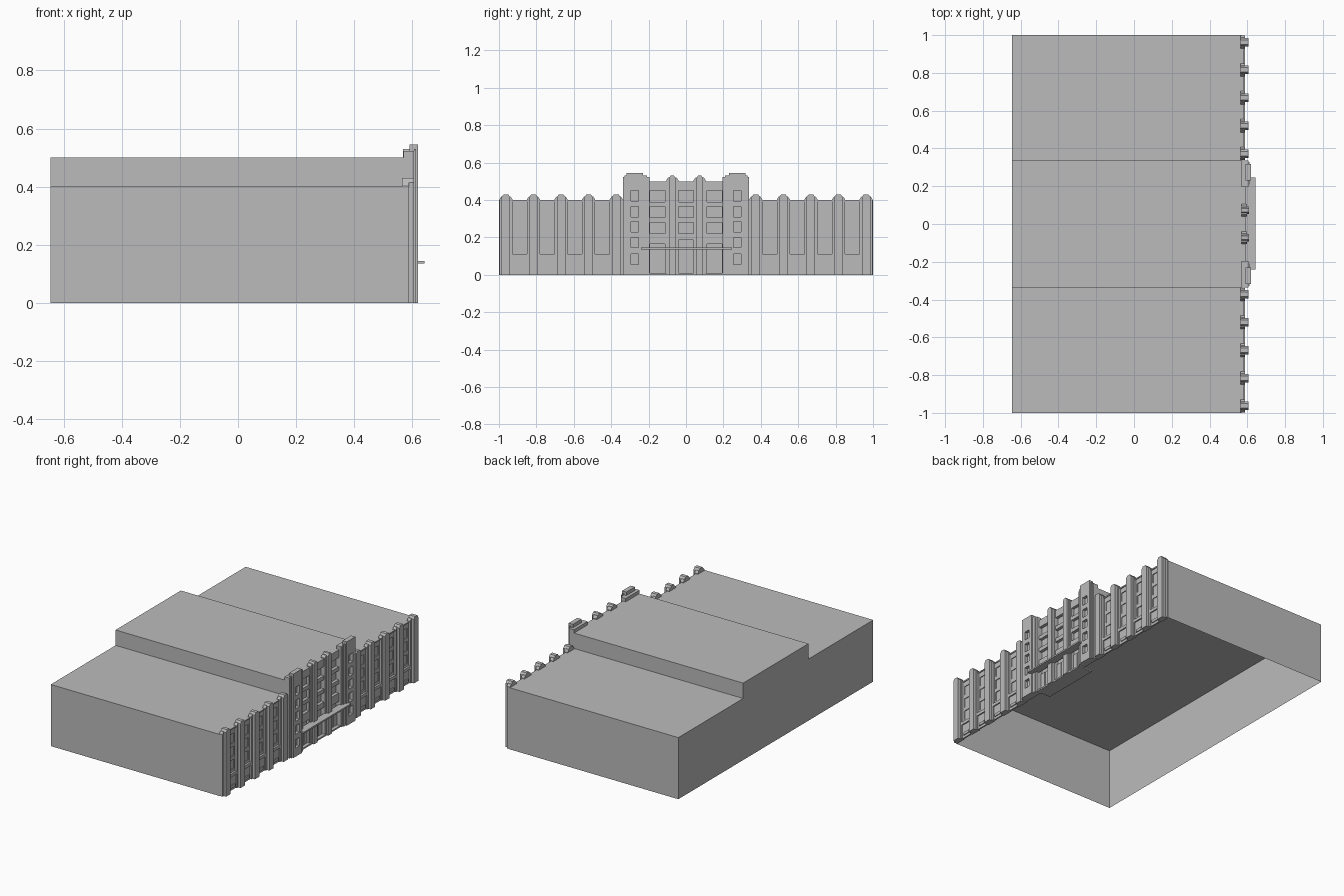
import bpy, bmesh

if "Cube" in bpy.data.objects:
    bpy.data.objects.remove(bpy.data.objects["Cube"])

stone = bpy.data.materials.new("grey_stone")
stone.diffuse_color = (0.5, 0.5, 0.5, 1)
stone.use_nodes = True
stone.node_tree.nodes["Principled BSDF"].inputs["Base Color"].default_value = stone.diffuse_color


def finish(name, bm):
    bmesh.ops.recalc_face_normals(bm, faces=bm.faces)
    me = bpy.data.meshes.new(name)
    bm.to_mesh(me)
    bm.free()
    me.materials.append(stone)
    ob = bpy.data.objects.new(name, me)
    bpy.context.collection.objects.link(ob)
    return ob


def box(bm, x0, x1, y0, y1, z0, z1):
    vs = bmesh.ops.create_cube(bm, size=1)["verts"]
    for v in vs:
        v.co.x = x1 if v.co.x > 0 else x0
        v.co.y = y1 if v.co.y > 0 else y0
        v.co.z = z1 if v.co.z > 0 else z0
    return vs


def boxes(name, items):
    bm = bmesh.new()
    for it in items:
        box(bm, *it)
    return finish(name, bm)


def pier(bm, x0, x1, yc, w, z1, cap=0.015):
    """Upright strip with a top whose two corners are cut off."""
    h, t = w / 2, w / 2 - cap * 0.7
    prof = [(-h, 0), (h, 0), (h, z1 - cap), (t, z1), (-t, z1), (-h, z1 - cap)]
    a = [bm.verts.new((x0, yc + y, z)) for y, z in prof]
    b = [bm.verts.new((x1, yc + y, z)) for y, z in prof]
    bm.faces.new(a)
    bm.faces.new(b)
    for i in range(6):
        j = (i + 1) % 6
        bm.faces.new((a[i], a[j], b[j], b[i]))


def panel(x0, x1, y0, y1, z0, z1, hy0, hy1, holes):
    """Wall panel with a column of openings, as jambs and bands."""
    out = [(x0, x1, y0, hy0, z0, z1), (x0, x1, hy1, y1, z0, z1)]
    z = z0
    for a, b in holes:
        if a > z:
            out.append((x0, x1, hy0, hy1, z, a))
        z = b
    if z1 > z:
        out.append((x0, x1, hy0, hy1, z, z1))
    return out


BACK, WALL = -0.645, 0.57

# Main hall, open underneath
bm = bmesh.new()
box(bm, BACK, WALL, -1, 1, 0, 0.4)
low = [f for f in bm.faces if f.calc_center_median().z < 0.001]
bmesh.ops.delete(bm, geom=low, context='FACES_ONLY')
finish("hall", bm)

# Raised middle roof
bm = bmesh.new()
box(bm, BACK, WALL, -0.335, 0.335, 0.4, 0.5)
low = [f for f in bm.faces if f.calc_center_median().z < 0.401]
bmesh.ops.delete(bm, geom=low, context='FACES_ONLY')
finish("raised_roof", bm)

# Wings: piers, recessed bays, sills, basement windows
for side, label in ((-1, "left"), (1, "right")):
    centres = [side * (0.373 + 0.1475 * i) for i in range(5)]
    bm = bmesh.new()
    for y in centres:
        pier(bm, 0.565, 0.588, y, 0.07, 0.418)
        pier(bm, 0.565, 0.605, y, 0.045, 0.43)
    finish(label + "_wing_piers", bm)

    wall, sills, bands = [], [], []
    for a, b in zip(centres, centres[1:]):
        c = (a + b) / 2
        wall += panel(WALL, 0.58, c - 0.045, c + 0.045, 0, 0.40,
                      c - 0.04, c + 0.04, [(0.11, 0.392)])
        sills.append((0.575, 0.588, c - 0.04, c + 0.04, 0.092, 0.112))
        sills.append((0.575, 0.586, c - 0.025, c + 0.025, 0.016, 0.034))
        # window rows inside the bay
        bands += panel(WALL, 0.575, c - 0.04, c + 0.04, 0.11, 0.392,
                       c - 0.027, c + 0.027,
                       [(0.13, 0.19), (0.215, 0.275), (0.30, 0.36)])
    boxes(label + "_wing_wall", wall)
    boxes(label + "_wing_sills", sills)
    boxes(label + "_wing_window_surrounds", bands)

# Stepped towers with a column of small windows
for side, label in ((-1, "left"), (1, "right")):
    def span(a, b):
        return tuple(sorted((side * a, side * b)))
    holes = [(t - 0.055, t) for t in (0.11, 0.20, 0.285, 0.365, 0.45)]
    h0, h1 = span(0.253, 0.293)
    parts = []
    for x0, x1, a, b, top in ((0.57, 0.605, 0.195, 0.337, 0.522),
                              (0.605, 0.612, 0.208, 0.328, 0.53),
                              (0.612, 0.62, 0.23, 0.318, 0.545)):
        y0, y1 = span(a, b)
        parts += panel(x0, x1, y0, y1, 0, top, h0, h1, holes)
    y0, y1 = span(0.23, 0.318)
    parts.append((0.59, 0.612, y0, y1, 0.522, 0.545))
    boxes(label + "_tower", parts)
    boxes(label + "_tower_glazing", [(0.59, 0.6, h0, h1, 0.03, 0.46)])

# Middle bays with doors and windows
bays = []
for c, top in ((-0.152, 0.165), (0, 0.185), (0.152, 0.165)):
    bays += panel(WALL, 0.59, c - 0.06, c + 0.06, 0, 0.5, c - 0.04, c + 0.04,
                  [(0.01, top), (0.22, 0.28), (0.305, 0.365), (0.39, 0.45)])
boxes("middle_wall", bays)
boxes("doors", [(WALL, 0.578, c + s - 0.017, c + s + 0.017, 0.01, 0.125)
                for c in (-0.152, 0, 0.152) for s in (-0.02, 0.02)])

bm = bmesh.new()
for y in (-0.073, 0.073):
    pier(bm, 0.568, 0.598, y, 0.065, 0.52)
    pier(bm, 0.568, 0.61, y, 0.038, 0.53)
finish("middle_piers", bm)

# Entrance canopy and floor
boxes("canopy", [(0.59, 0.642, -0.24, 0.245, 0.135, 0.145)])
boxes("entrance_floor", [(0.5, 0.6, -0.2, 0.2, 0.0, 0.01)])
